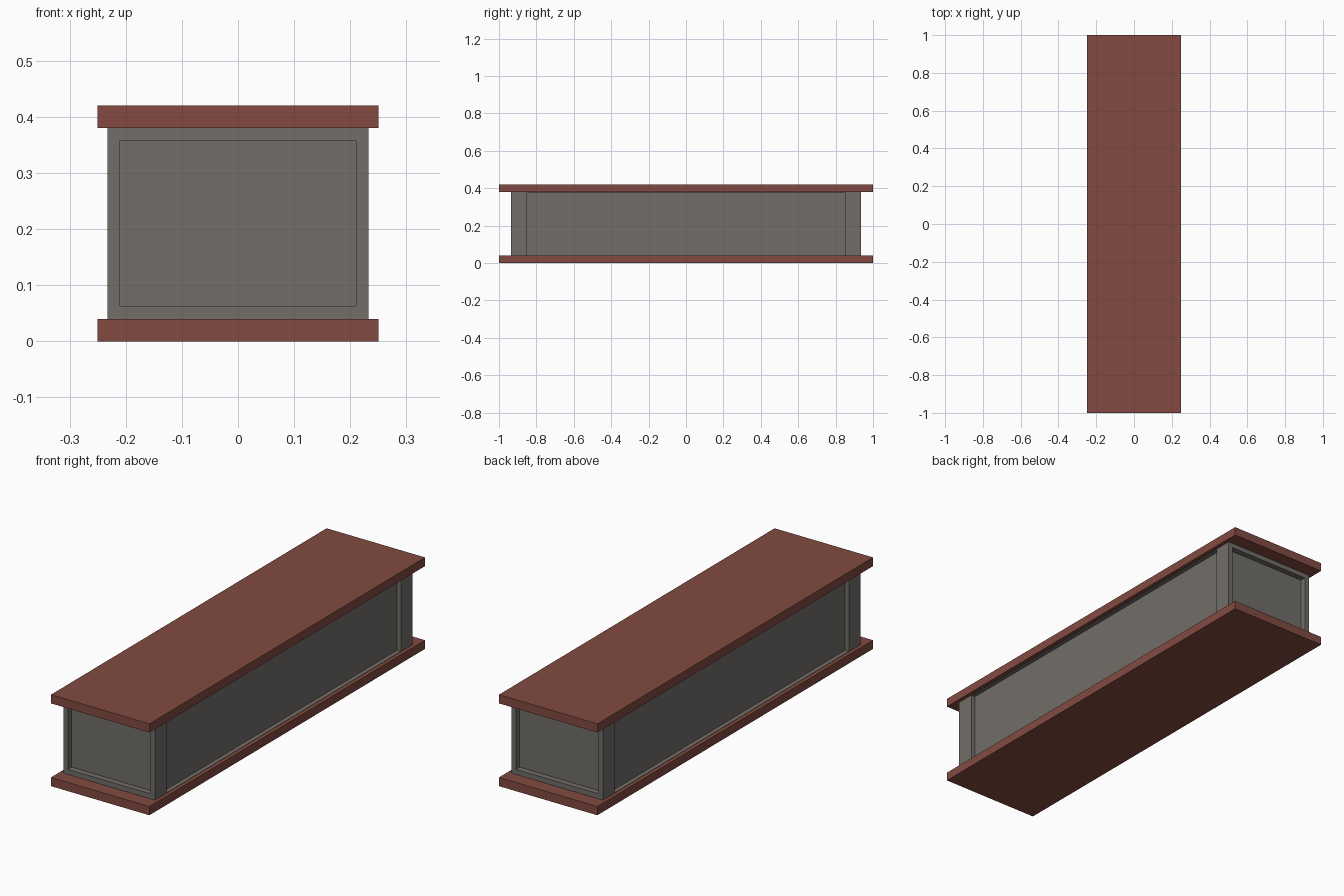
import bpy
import bmesh
from mathutils import Matrix, Vector

if "Cube" in bpy.data.objects:
    bpy.data.objects.remove(bpy.data.objects["Cube"])


def material(name, rgb):
    m = bpy.data.materials.new(name)
    m.diffuse_color = (*rgb, 1)
    m.use_nodes = True
    m.node_tree.nodes["Principled BSDF"].inputs["Base Color"].default_value = m.diffuse_color
    return m


RED = material("red_brown", (0.223, 0.0685, 0.053))
GREY = material("warm_grey", (0.168, 0.156, 0.141))


def box(name, x, y, z, mat):
    """Box from (min, max) ranges on each axis."""
    bm = bmesh.new()
    size = Vector((x[1] - x[0], y[1] - y[0], z[1] - z[0]))
    mid = Vector((sum(x) / 2, sum(y) / 2, sum(z) / 2))
    bmesh.ops.create_cube(bm, size=1, matrix=Matrix.Translation(mid) @ Matrix.Diagonal((*size, 1)))
    me = bpy.data.meshes.new(name)
    bm.to_mesh(me)
    bm.free()
    me.materials.append(mat)
    ob = bpy.data.objects.new(name, me)
    bpy.context.collection.objects.link(ob)


def span(a, b, s):
    return tuple(sorted((a * s, b * s)))


Z0, Z1 = 0.04, 0.38          # body height range
X, Y = 0.233, 0.935          # body half sizes
XI, YI = 0.21, 0.85          # inner edges of the corner stiles

# Slabs
box("base_slab", (-0.25, 0.25), (-1, 1), (0, Z0), RED)
box("top_slab", (-0.25, 0.25), (-1, 1), (Z1, 0.42), RED)

# Recessed panels on all four sides
box("panel_core", (-0.213, 0.213), (-0.908, 0.908), (Z0, Z1), GREY)

for s in (-1, 1):
    # Corner stiles
    for t in (-1, 1):
        box("corner_stile", span(XI, X, s), span(YI, Y, t), (Z0, Z1), GREY)
    # End frame rails
    for z in ((Z0, 0.063), (0.358, Z1)):
        box("end_rail", (-XI, XI), span(0.9, Y, s), z, GREY)
    # Thin linings at the top and bottom of the side recesses
    for z in ((Z0, Z0 + 0.0015), (Z1 - 0.0015, Z1)):
        box("side_lining", span(0.205, X, s), (-YI, YI), z, GREY)
